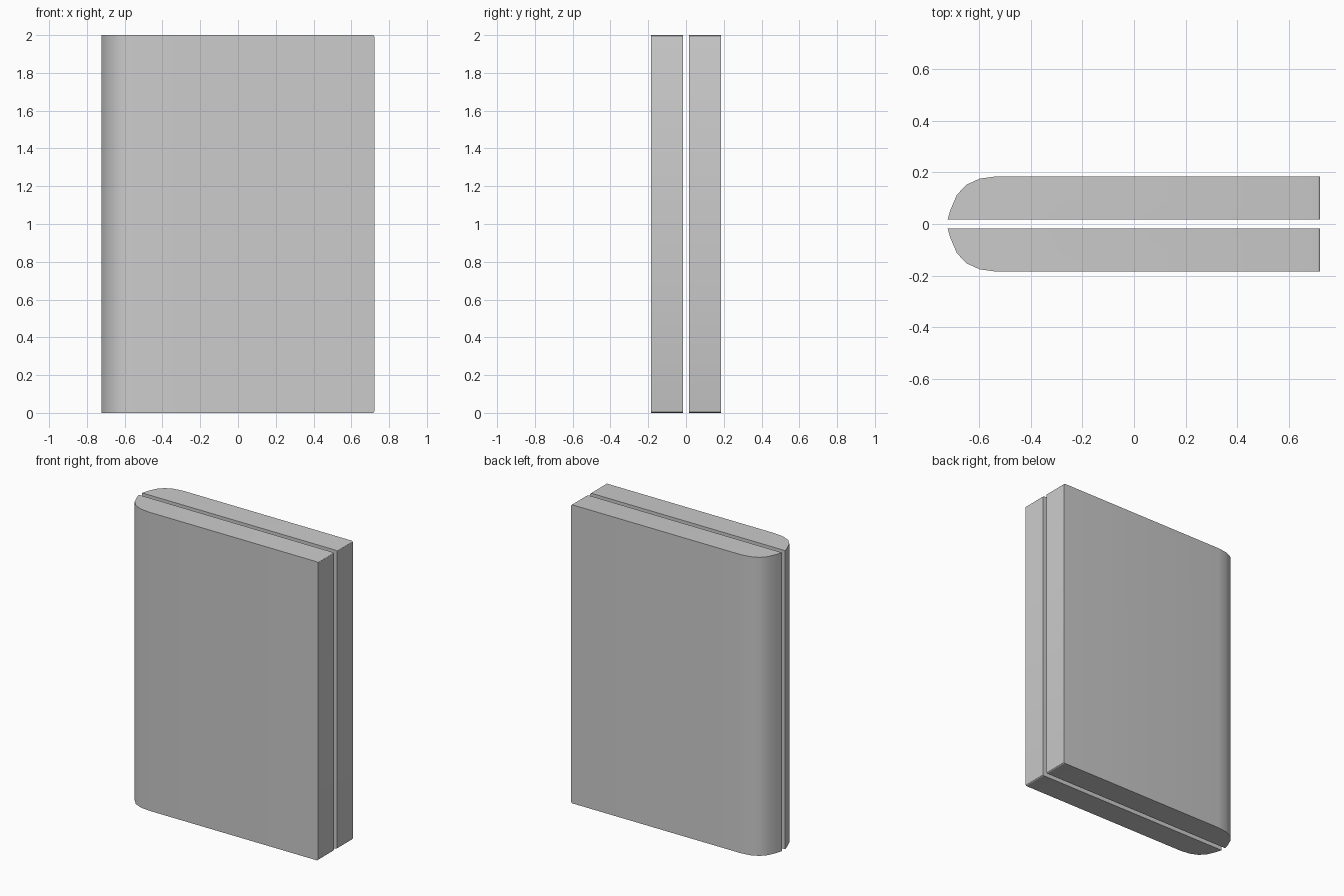
import bpy, bmesh

if "Cube" in bpy.data.objects:
    bpy.data.objects.remove(bpy.data.objects["Cube"])

HEIGHT = 2.0
# Half cross-section seen from above: flat inner face, rounded spine on the left
PROFILE = [(-0.723, 0.017), (-0.712, 0.055), (-0.687, 0.113), (-0.651, 0.152),
           (-0.598, 0.176), (-0.532, 0.185), (0.722, 0.185), (0.722, 0.017)]


def make_panel(name, side):
    bm = bmesh.new()
    base = bm.faces.new([bm.verts.new((x, y * side, 0)) for x, y in PROFILE])
    top = bmesh.ops.extrude_face_region(bm, geom=[base])["geom"]
    for v in top:
        if isinstance(v, bmesh.types.BMVert):
            v.co.z = HEIGHT
    # Soften the top and bottom edges of the straight end
    ends = [e for e in bm.edges
            if all(v.co.x > 0.7 for v in e.verts)
            and abs(e.verts[0].co.z - e.verts[1].co.z) < 1e-4]
    bmesh.ops.bevel(bm, geom=ends, offset=0.01, segments=3, profile=0.5,
                    affect='EDGES')
    bmesh.ops.recalc_face_normals(bm, faces=bm.faces)
    mesh = bpy.data.meshes.new(name)
    bm.to_mesh(mesh)
    bm.free()
    obj = bpy.data.objects.new(name, mesh)
    bpy.context.collection.objects.link(obj)
    bpy.ops.object.select_all(action='DESELECT')
    obj.select_set(True)
    bpy.context.view_layer.objects.active = obj
    bpy.ops.object.shade_smooth_by_angle()
    return obj


# Two mirrored slabs with a narrow gap between them
make_panel("front_panel", -1)
make_panel("back_panel", 1)
